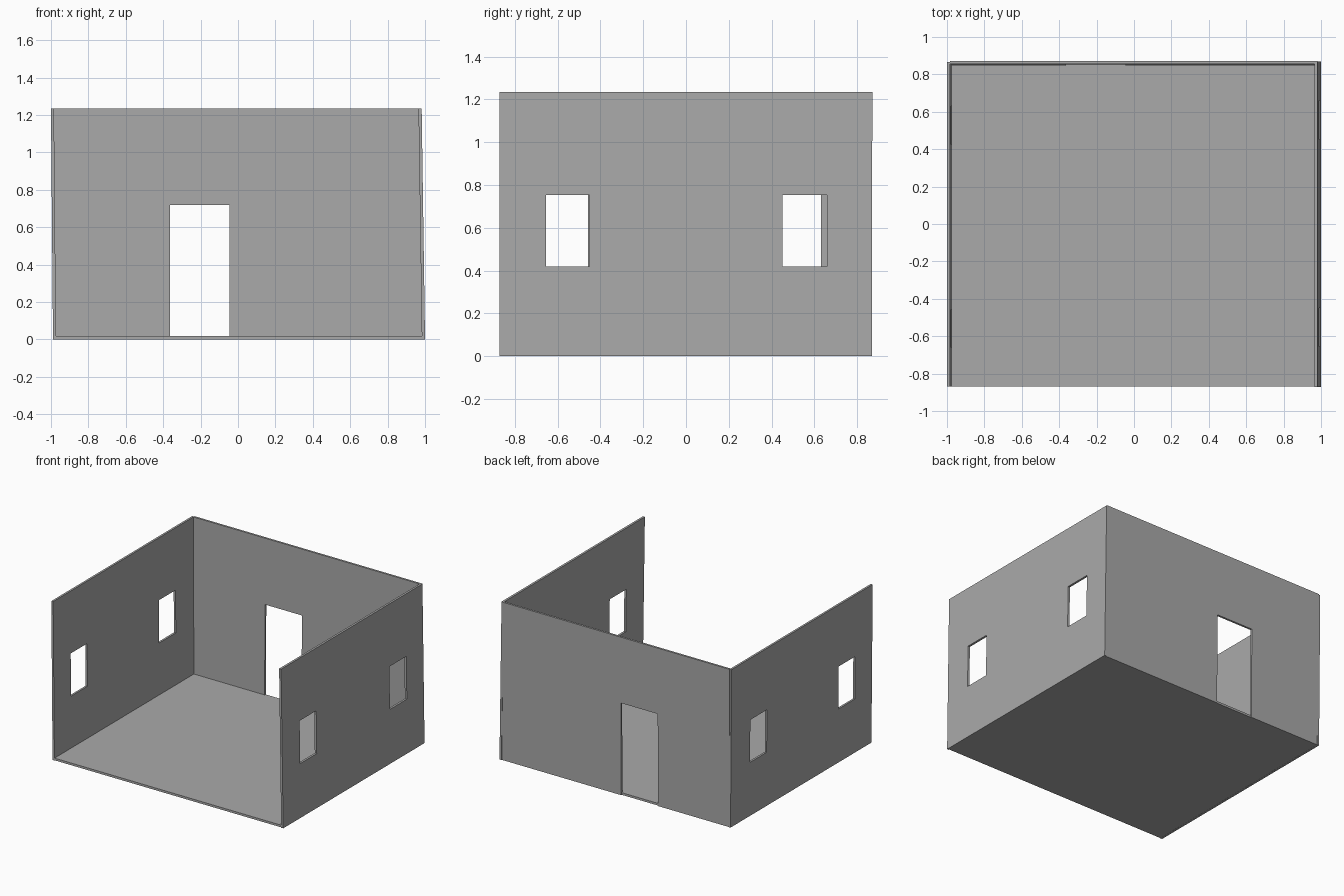
import bpy, bmesh

if "Cube" in bpy.data.objects:
    bpy.data.objects.remove(bpy.data.objects["Cube"])

grey = bpy.data.materials.new("plain grey")
grey.diffuse_color = (0.4, 0.4, 0.4, 1)
grey.use_nodes = True
grey.node_tree.nodes["Principled BSDF"].inputs["Base Color"].default_value = grey.diffuse_color
H = 1.235


def panel(name, us, vs, holes, place, thick):
    """Slab from a grid of cells, leaving out the cells that are openings.
    place(u, v, side) maps panel coordinates to world space."""
    bm = bmesh.new()
    grid = {}
    for u in us:
        for v in vs:
            grid[u, v] = bm.verts.new(place(u, v, 0))
    for i in range(len(us) - 1):
        for j in range(len(vs) - 1):
            if (i, j) not in holes:
                bm.faces.new([grid[us[a], vs[b]] for a, b in
                              ((i, j), (i + 1, j), (i + 1, j + 1), (i, j + 1))])
    bmesh.ops.delete(bm, geom=[v for v in bm.verts if not v.link_faces], context='VERTS')
    # give the sheet its thickness
    geom = bmesh.ops.extrude_face_region(bm, geom=bm.faces[:], use_keep_orig=True)["geom"]
    bmesh.ops.translate(bm, vec=thick, verts=[g for g in geom if isinstance(g, bmesh.types.BMVert)])
    bmesh.ops.recalc_face_normals(bm, faces=bm.faces[:])
    # merge coplanar cells into clean faces
    bmesh.ops.dissolve_limit(bm, angle_limit=0.001, verts=bm.verts[:], edges=bm.edges[:])
    mesh = bpy.data.meshes.new(name)
    bm.to_mesh(mesh)
    bm.free()
    mesh.materials.append(grey)
    obj = bpy.data.objects.new(name, mesh)
    bpy.context.collection.objects.link(obj)


# side walls with two windows each, both leaning slightly to the left
rows = (0, 0.42, 0.752, H)
windows = {(1, 1), (3, 1)}
panel("left_wall", (-0.87, -0.66, -0.458, 0.425, 0.63, 0.865), rows, windows,
      lambda u, v, s: (-0.989 - 0.011 * v / H, u, v), (0.016, 0, 0))
panel("right_wall", (-0.872, -0.654, -0.45, 0.451, 0.659, 0.868), rows, windows,
      lambda u, v, s: (0.983 - 0.018 * v / H, u, v), (0.017, 0, 0))

# back wall with the doorway, leaning slightly outwards
panel("back_wall", (-0.985, -0.364, -0.046, 0.98), (0, 0.72, H), {(1, 0)},
      lambda u, v, s: (u, 0.847 + 0.009 * v / H, v), (0, 0.016, 0))

# floor slab between the walls
panel("floor", (-0.985, 0.995), (-0.868, 0.858), set(),
      lambda u, v, s: (u, v, 0.001), (0, 0, 0.017))
